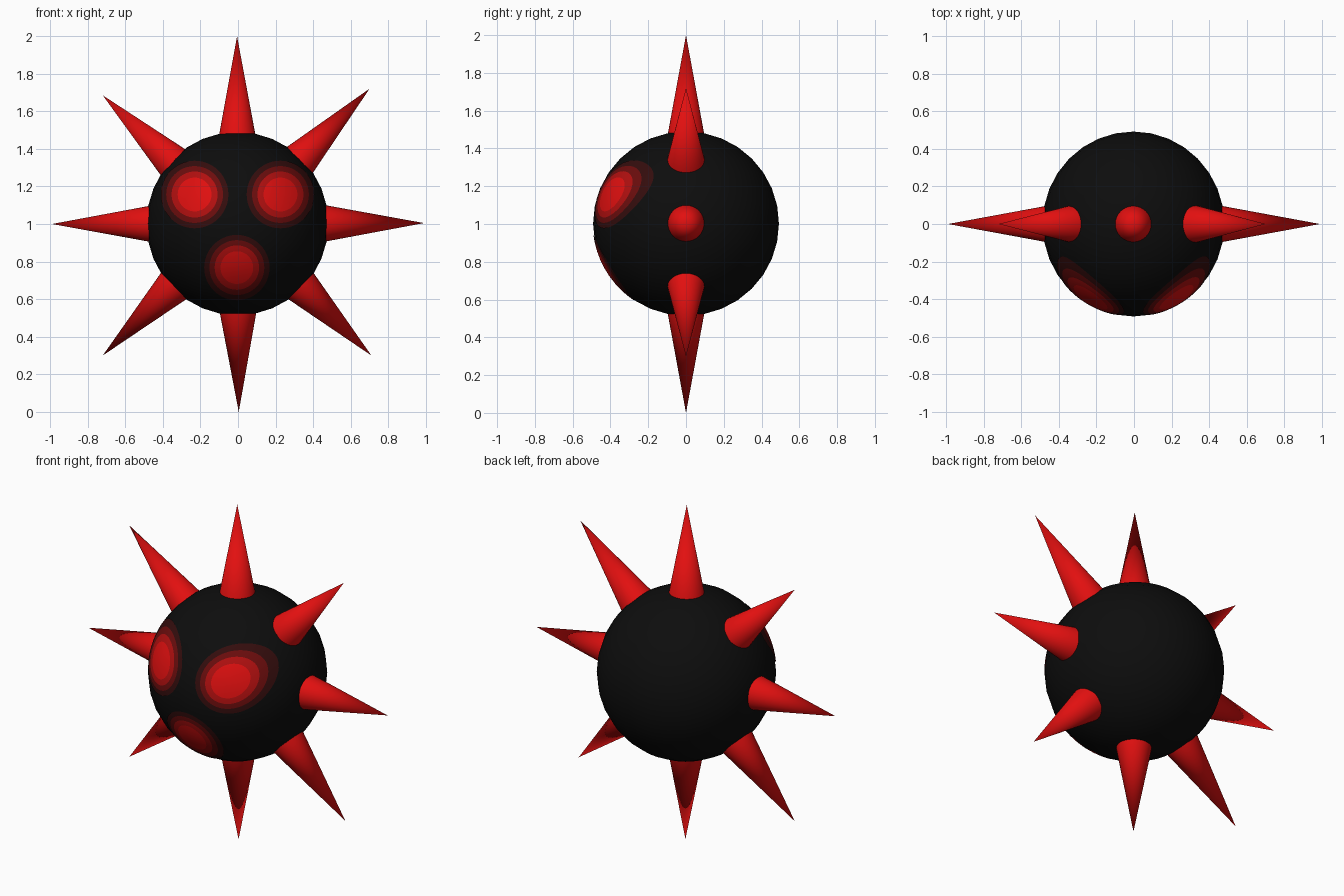
import bpy, bmesh, math
from mathutils import Vector, Matrix

if "Cube" in bpy.data.objects:
    bpy.data.objects.remove(bpy.data.objects["Cube"])

CENTER = Vector((-0.003, 0, 1.002))
RADII = Vector((0.484, 0.492, 0.488))


def material(name, r, g, b):
    m = bpy.data.materials.new(name)
    m.diffuse_color = (r, g, b, 1)
    m.use_nodes = True
    m.node_tree.nodes["Principled BSDF"].inputs["Base Color"].default_value = m.diffuse_color
    return m


black = material("black", 0.004, 0.004, 0.004)
red = material("red", 0.76, 0.005, 0.005)
rings = [red,
         material("medium red", 0.45, 0.005, 0.005),
         material("dark red", 0.15, 0.004, 0.004),
         material("very dark red", 0.035, 0.004, 0.004)]


def finish(bm, name, mats, smooth=True):
    bmesh.ops.recalc_face_normals(bm, faces=bm.faces) if name.startswith("spike") else None
    for f in bm.faces:
        f.smooth = smooth
    me = bpy.data.meshes.new(name)
    bm.to_mesh(me)
    bm.free()
    for m in mats:
        me.materials.append(m)
    ob = bpy.data.objects.new(name, me)
    bpy.context.collection.objects.link(ob)
    return ob


# Round body
bm = bmesh.new()
bmesh.ops.create_uvsphere(bm, u_segments=32, v_segments=16, radius=1)
bmesh.ops.scale(bm, vec=RADII, verts=bm.verts)
bmesh.ops.translate(bm, vec=CENTER, verts=bm.verts)
finish(bm, "body", [black])


# Eight spikes around the body in the front plane
def spike(i, tip):
    axis = tip - CENTER
    length = axis.length
    start, slope = 0.42, 0.184
    direction = axis.normalized()
    bm = bmesh.new()
    bmesh.ops.create_cone(bm, cap_ends=True, segments=32,
                          radius1=(length - start) * slope, radius2=0,
                          depth=length - start)
    bmesh.ops.remove_doubles(bm, verts=bm.verts, dist=1e-5)
    turn = direction.to_track_quat('Z', 'Y').to_matrix().to_4x4()
    move = Matrix.Translation(CENTER + direction * (start + length) / 2)
    bm.transform(move @ turn)
    finish(bm, f"spike_{i}", [red])


tips = [(-0.005, 2.0), (0.70, 1.72), (0.99, 1.005), (0.71, 0.30),
        (0.004, 0.0), (-0.72, 0.30), (-0.99, 1.0), (-0.72, 1.685)]
for i, (x, z) in enumerate(tips):
    spike(i + 1, Vector((x, 0, z)))


# Glowing spots: round from the front, wrapped on the body as thin plates
def on_body(x, z):
    rad = RADII * 1.003
    u, w = (x - CENTER.x) / rad.x, (z - CENTER.z) / rad.z
    return Vector((x, -rad.y * math.sqrt(max(0, 1 - u * u - w * w)), z))


def spot(name, cx, cz, size):
    n = 48
    edges = [0.25, 0.5, 0.59, 0.68, 0.76, 0.84, 0.92, 1.0]
    bm = bmesh.new()
    mid = bm.verts.new(on_body(cx, cz))
    prev = None
    for k, e in enumerate(edges):
        loop = []
        for j in range(n):
            a = 2 * math.pi * j / n
            loop.append(bm.verts.new(on_body(cx + size * e * math.cos(a),
                                             cz + size * e * math.sin(a))))
        for j in range(n):
            q = (j + 1) % n
            if prev is None:
                f = bm.faces.new((mid, loop[j], loop[q]))
            else:
                f = bm.faces.new((prev[j], loop[j], loop[q], prev[q]))
            f.material_index = k // 2
        prev = loop
    finish(bm, name, rings)


spot("upper_left_spot", -0.231, 1.157, 0.18)
spot("upper_right_spot", 0.226, 1.157, 0.18)
spot("lower_spot", -0.006, 0.768, 0.174)

# Keep the spike base edge sharp
for ob in bpy.context.collection.objects:
    if ob.name.startswith("spike"):
        ob.select_set(True)
        bpy.context.view_layer.objects.active = ob
bpy.ops.object.shade_smooth_by_angle(angle=math.radians(40))
